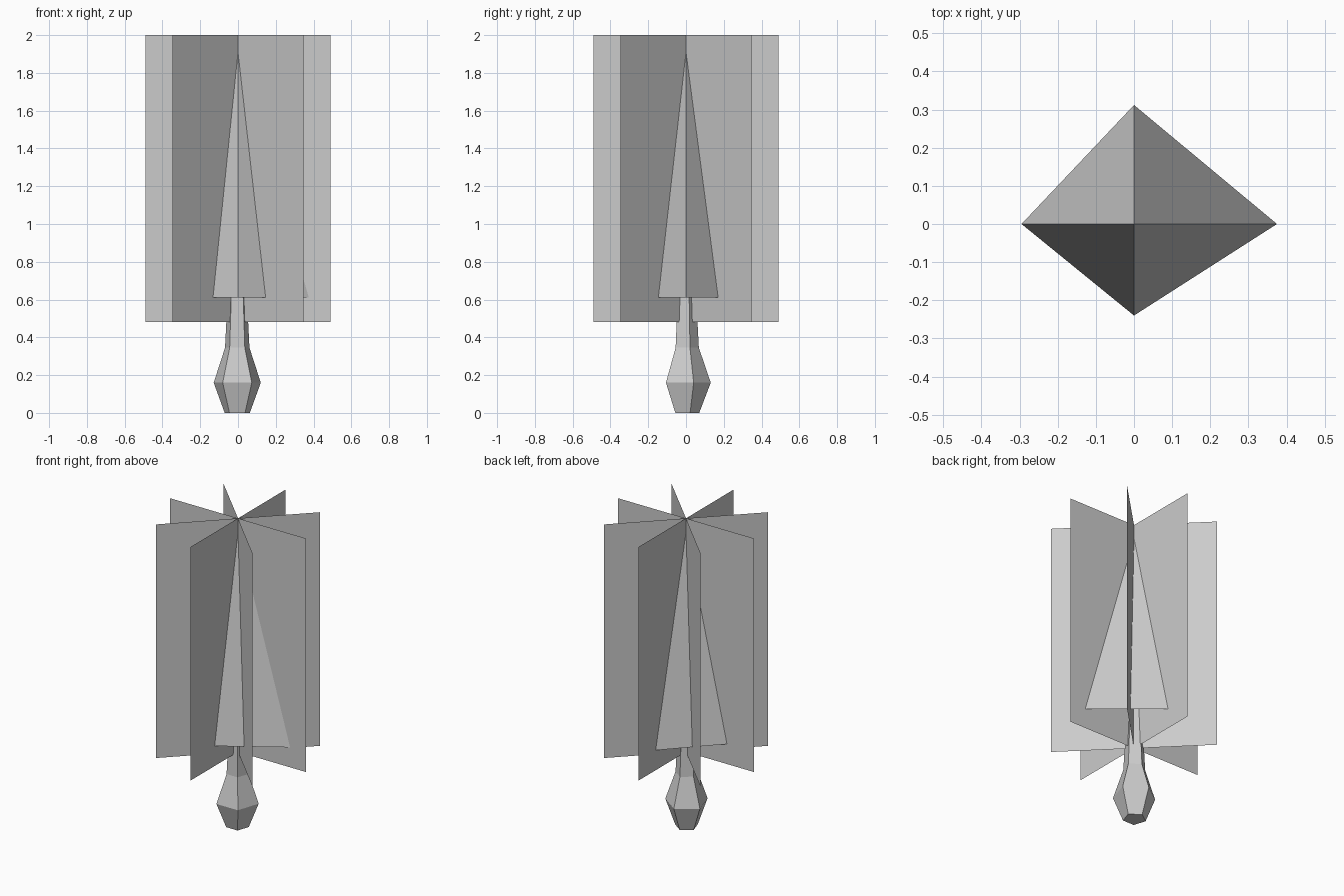
import bpy
from math import cos, sin, pi

if "Cube" in bpy.data.objects:
    bpy.data.objects.remove(bpy.data.objects["Cube"])


def make(name, verts, faces):
    mesh = bpy.data.meshes.new(name)
    mesh.from_pydata(verts, [], faces)
    obj = bpy.data.objects.new(name, mesh)
    bpy.context.collection.objects.link(obj)
    return obj


# Trunk: five-sided tapering profile (z, radius), capped at the bottom
profile = [(0, 0.07), (0.16, 0.131), (0.345, 0.068), (0.61, 0.054), (1.1, 0.03)]
N = 5
verts = [(r * cos(pi / 2 + 2 * pi * i / N) - 0.004, r * sin(pi / 2 + 2 * pi * i / N), z)
         for z, r in profile for i in range(N)]
faces = [(k * N + i, k * N + (i + 1) % N, (k + 1) * N + (i + 1) % N, (k + 1) * N + i)
         for k in range(len(profile) - 1) for i in range(N)]
faces.append(tuple(reversed(range(N))))
make("trunk", verts, faces)

# Inner foliage: uneven four-sided cone, open underneath
base = [(0.375, 0, 0.61), (0, 0.312, 0.61), (-0.295, 0, 0.61), (0, -0.24, 0.61)]
make("foliage_cone", base + [(0, 0, 1.91)], [(i, (i + 1) % 4, 4) for i in range(4)])

# Foliage cards: four vertical planes crossing at the centre
R = 0.49
for i in range(4):
    x, y = R * cos(i * pi / 4), R * sin(i * pi / 4)
    make(f"foliage_card_{i + 1}",
         [(-x, -y, 0.48), (x, y, 0.48), (x, y, 2), (-x, -y, 2)], [(0, 1, 2, 3)])
